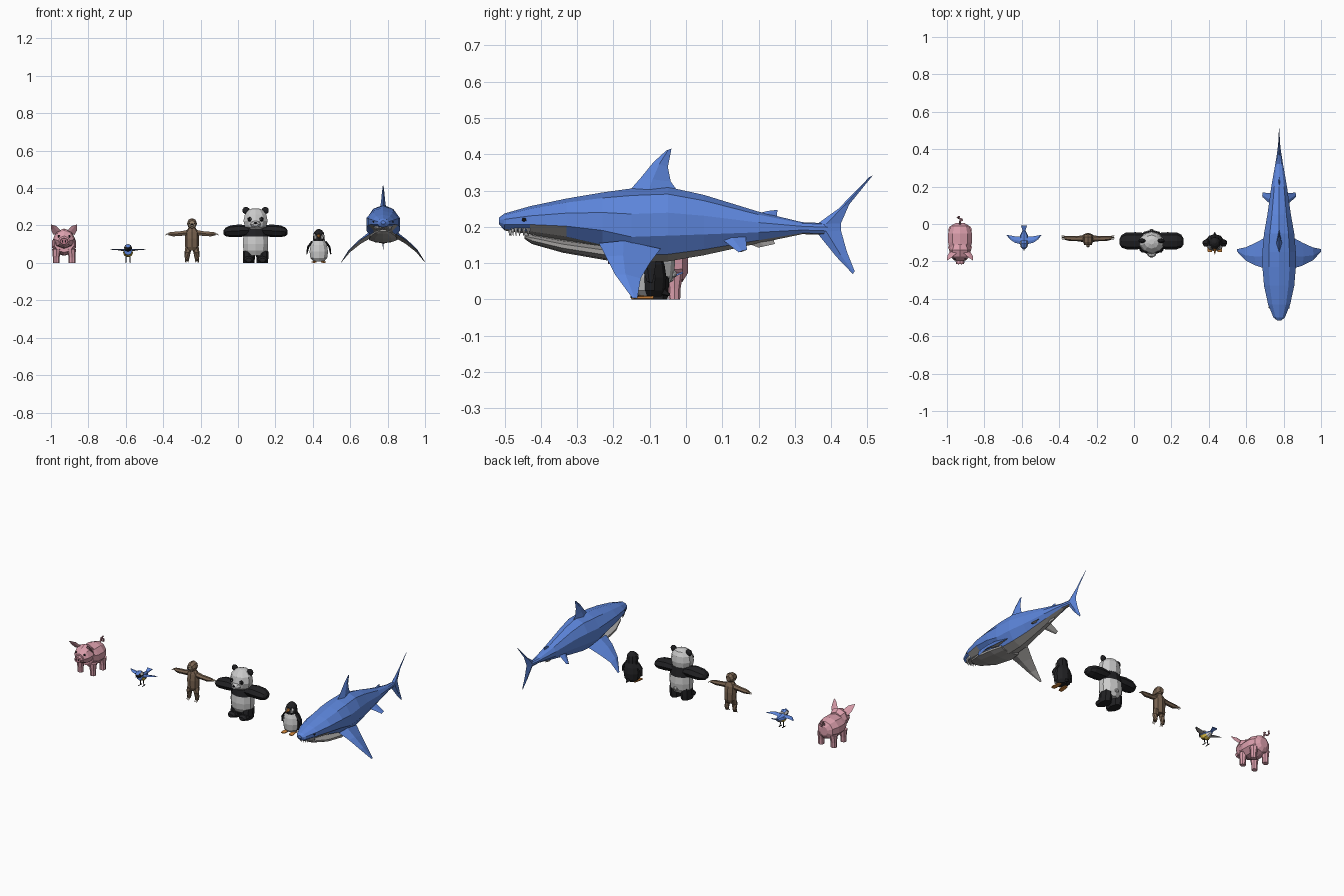
import bpy, bmesh
from math import pi, cos, sin
from mathutils import Vector, Matrix

CX = 0.0  # centre of the animal being built


def mat(name, r, g, b):
    m = bpy.data.materials.new(name)
    m.diffuse_color = (r, g, b, 1)
    return m


PINK, ROSE = mat("pink", .72, .35, .42), mat("rose", .5, .2, .26)
BLUE, GREY = mat("blue", .11, .24, .72), mat("grey", .36, .35, .34)
BLACK, WHITE = mat("black", .015, .015, .017), mat("white", .75, .75, .72)
BROWN, TAN = mat("brown", .19, .125, .08), mat("tan", .36, .27, .18)
YELLOW, ORANGE = mat("yellow", .7, .5, .06), mat("orange", .6, .22, .04)


def finish(name, bm, mats, pick=None, mirror=False):
    bmesh.ops.recalc_face_normals(bm, faces=bm.faces)
    if pick:
        for f in bm.faces:
            f.material_index = pick(f.calc_center_median(), f.normal)
    me = bpy.data.meshes.new(name)
    bm.to_mesh(me)
    bm.free()
    ob = bpy.data.objects.new(name, me)
    bpy.context.collection.objects.link(ob)
    ob.location.x = CX
    for m in mats:
        me.materials.append(m)
    if mirror:
        ob.modifiers.new("mirror", 'MIRROR').use_mirror_merge = False
    return ob


def skin(name, rings, mats, pick, mirror):
    bm = bmesh.new()
    vs = [[bm.verts.new(p) for p in r] for r in rings]
    n = len(vs[0])
    for a, b in zip(vs, vs[1:]):
        for k in range(n):
            bm.faces.new((a[k], a[(k + 1) % n], b[(k + 1) % n], b[k]))
    bm.faces.new(vs[0][::-1])
    bm.faces.new(vs[-1])
    return finish(name, bm, mats, pick, mirror)


def loft(name, axis, n, rings, mats, pick=None, mirror=False):
    # ring: position along axis, two centre values, two radii
    def pt(t, u, v):
        return {'X': (t, u, v), 'Y': (u, t, v), 'Z': (u, v, t)}[axis]
    angles = [pi / 2 + 2 * pi * k / n for k in range(n)]
    out = [[pt(t, cu + ru * cos(a), cv + rv * sin(a)) for a in angles] for t, cu, cv, ru, rv in rings]
    return skin(name, out, mats, pick, mirror)


def tube(name, pts, mats, n=6, mirror=False):
    # point: x, y, z, radius
    c = [Vector(p[:3]) for p in pts]
    out = []
    for i, p in enumerate(pts):
        d = c[min(i + 1, len(c) - 1)] - c[max(i - 1, 0)]
        q = d.to_track_quat('Z', 'Y')
        out.append([c[i] + q @ Vector((p[3] * cos(2 * pi * k / n), p[3] * sin(2 * pi * k / n), 0)) for k in range(n)])
    return skin(name, out, mats, None, mirror)


def fin(name, sections, normal, mats, pick=None, mirror=False):
    # section: leading point, trailing point, half thickness
    out = []
    for a, b, t in sections:
        a, b, nv = Vector(a), Vector(b), Vector(normal).normalized() * t
        m = a.lerp(b, .4)
        out.append([a, m + nv, b, m - nv])
    return skin(name, out, mats, pick, mirror)


def blob(name, c, r, mats, mirror=False, sub=1):
    bm = bmesh.new()
    bmesh.ops.create_icosphere(bm, subdivisions=sub, radius=1, matrix=Matrix.Translation(c) @ Matrix.Diagonal((*r, 1)))
    return finish(name, bm, mats, None, mirror)


under = lambda c, n: 1 if n.z < -.1 else 0

# Pig
CX = -.93
loft("pig_body", 'Y', 10, [(.005, 0, .1, .025, .028), (-.01, 0, .1, .052, .052), (-.05, 0, .1, .067, .062),
     (-.1, 0, .1, .067, .06), (-.14, 0, .108, .055, .052)], [PINK])
loft("pig_head", 'Y', 8, [(-.11, 0, .125, .045, .045), (-.14, 0, .13, .058, .054), (-.175, 0, .125, .05, .046),
     (-.195, 0, .118, .03, .026)], [PINK])
loft("pig_snout", 'Y', 8, [(-.19, 0, .115, .024, .019), (-.215, 0, .115, .022, .017)], [PINK, ROSE],
     lambda c, n: 1 if n.y < -.9 else 0)
blob("pig_nostril", (.008, -.215, .115), (.004, .003, .006), [BLACK], True)
blob("pig_eye", (.028, -.186, .142), (.007, .006, .008), [BLACK], True)
fin("pig_ear", [((.018, -.155, .172), (.056, -.15, .15), .01), ((.04, -.175, .197), (.068, -.17, .172), .007),
    ((.068, -.195, .205), (.07, -.195, .201), .001)], (.3, -.8, .5), [PINK], None, True)
for part, y in (("front", -.125), ("back", -.032)):
    loft(f"pig_{part}_leg", 'Z', 8, [(0, .042, y, .018, .016), (.03, .042, y, .018, .017), (.075, .04, y, .024, .025)],
         [PINK], None, True)
tube("pig_tail", [(0, 0, .135, .006)] + [(.013 * sin(a), .016 + .004 * a, .15 + .013 * cos(a), .005)
     for a in (0, 1.2, 2.4, 3.6, 4.8, 6)], [PINK], 5)

# Small bird
CX = -.588
loft("bird_body", 'Y', 8, [(-.035, 0, .06, .008, .008), (-.06, 0, .055, .021, .019), (-.085, 0, .055, .027, .025),
     (-.11, 0, .065, .022, .023)], [BLUE, YELLOW, WHITE],
     lambda c, n: 0 if n.z > -.1 else (1 if c.y < -.072 else 2))
loft("bird_head", 'Y', 8, [(-.088, 0, .075, .017, .017), (-.105, 0, .08, .022, .021), (-.122, 0, .079, .018, .017),
     (-.133, 0, .077, .007, .007)], [BLUE, WHITE, BLACK],
     lambda c, n: 0 if n.z > .6 else (1 if n.z > -.3 and c.y > -.125 else 2))
tube("bird_beak", [(0, -.13, .077, .005), (0, -.143, .074, .001)], [BLACK], 5)
blob("bird_eye", (.016, -.119, .083), (.004, .004, .004), [BLACK], True)
fin("bird_wing", [((.015, -.108, .068), (.015, -.068, .066), .006), ((.05, -.1, .072), (.048, -.066, .07), .004),
    ((.075, -.083, .073), (.07, -.062, .071), .003), ((.093, -.06, .071), (.09, -.058, .07), .001)],
    (0, 0, 1), [BLUE, GREY], under, True)
skin("bird_tail", [[(-w, y, z), (w, y, z), (w, y, z + .005), (-w, y, z + .005)]
     for w, y, z in ((.009, -.048, .058), (.009, -.03, .064), (.017, -.008, .072))], [BLUE], None, False)
tube("bird_leg", [(.01, -.085, .035, .003), (.011, -.08, .004, .0025)], [BLACK], 5, True)
tube("bird_foot", [(.011, -.07, .003, .003), (.012, -.1, .002, .002)], [BLACK], 5, True)

# Sloth
CX = -.246
loft("sloth_body", 'Z', 8, [(.065, 0, -.075, .026, .022), (.085, 0, -.077, .036, .03), (.13, 0, -.078, .037, .031),
     (.165, 0, -.078, .037, .026), (.188, 0, -.08, .018, .018)], [BROWN])
loft("sloth_head", 'Y', 8, [(-.055, 0, .21, .014, .016), (-.07, 0, .212, .026, .027), (-.095, 0, .21, .027, .027),
     (-.112, 0, .206, .02, .02)], [BROWN, TAN], lambda c, n: 1 if n.y < -.8 else 0)
loft("sloth_muzzle", 'Y', 6, [(-.11, 0, .202, .013, .011), (-.122, 0, .201, .008, .007)], [TAN])
blob("sloth_nose", (0, -.122, .205), (.006, .004, .004), [BLACK])
blob("sloth_eye", (.013, -.109, .212), (.006, .005, .005), [BLACK], True)
tube("sloth_arm", [(.02, -.078, .162, .017), (.06, -.078, .157, .014), (.1, -.077, .154, .014),
     (.125, -.074, .155, .009)], [BROWN], 6, True)
tube("sloth_leg", [(.018, -.075, .085, .019), (.024, -.083, .055, .016), (.026, -.078, .028, .013),
     (.027, -.082, .012, .011)], [BROWN], 6, True)
for i in (-1, 0, 1):
    tube("sloth_hand_claw", [(.12, -.074 + .007 * i, .155, .003), (.135, -.072 + .008 * i, .154, .0025),
         (.145, -.072 + .008 * i, .147, .0006)], [TAN], 4, True)
    tube("sloth_foot_claw", [(.027 + .007 * i, -.085, .014, .003), (.027 + .008 * i, -.096, .001, .001)], [TAN], 4, True)

# Panda
CX = .094
loft("panda_body", 'Z', 10, [(.04, 0, -.09, .05, .042), (.065, 0, -.09, .068, .056), (.1, 0, -.09, .071, .06),
     (.14, 0, -.09, .069, .056), (.19, 0, -.09, .058, .046), (.205, 0, -.09, .04, .035)], [WHITE, BLACK],
     lambda c, n: 1 if c.z > .145 else 0)
loft("panda_head", 'Z', 10, [(.175, 0, -.1, .035, .035), (.193, 0, -.1, .06, .055), (.225, 0, -.1, .068, .06),
     (.26, 0, -.098, .06, .053), (.283, 0, -.095, .04, .036), (.292, 0, -.095, .015, .014)], [WHITE])
loft("panda_muzzle", 'Y', 8, [(-.145, 0, .207, .03, .023), (-.168, 0, .206, .022, .016), (-.176, 0, .206, .013, .01)], [WHITE])
blob("panda_nose", (0, -.175, .213), (.01, .006, .007), [BLACK])
blob("panda_eye_patch", (.031, -.146, .232), (.014, .012, .014), [BLACK], True)
blob("panda_eye", (.028, -.157, .234), (.004, .004, .004), [WHITE], True)
blob("panda_ear", (.051, -.09, .28), (.02, .012, .02), [BLACK], True, 2)
loft("panda_arm", 'X', 8, [(.035, -.09, .172, .042, .026), (.085, -.09, .172, .046, .034), (.135, -.09, .169, .045, .031),
     (.16, -.092, .166, .034, .023), (.171, -.094, .164, .015, .01)], [BLACK], None, True)
loft("panda_leg", 'Z', 8, [(0, .036, -.095, .03, .044), (.025, .036, -.092, .032, .044), (.06, .035, -.088, .033, .042),
     (.085, .033, -.088, .024, .035)], [BLACK], None, True)
loft("panda_foot", 'Y', 8, [(-.1, .036, .018, .028, .018), (-.14, .037, .018, .027, .018), (-.153, .037, .015, .016, .011)],
     [BLACK], None, True)
blob("panda_tail", (0, -.036, .07), (.015, .012, .013), [WHITE])

# Penguin
CX = .432
loft("penguin_body", 'Z', 10, [(.008, 0, -.098, .03, .03), (.025, 0, -.1, .047, .042), (.06, 0, -.1, .052, .046),
     (.095, 0, -.1, .046, .041), (.12, 0, -.1, .034, .032)], [BLACK, WHITE], lambda c, n: 1 if n.y < -.35 else 0)
loft("penguin_head", 'Z', 10, [(.112, 0, -.1, .034, .033), (.135, 0, -.102, .033, .034), (.16, 0, -.102, .029, .03),
     (.174, 0, -.1, .018, .018), (.181, 0, -.099, .006, .006)], [BLACK])
blob("penguin_cheek", (.016, -.122, .14), (.013, .012, .02), [WHITE], True)
blob("penguin_eye", (.016, -.133, .15), (.004, .004, .004), [BLACK], True)
tube("penguin_beak", [(0, -.13, .144, .01), (0, -.162, .137, .001)], [ORANGE], 6)
fin("penguin_flipper", [((.034, -.118, .115), (.034, -.08, .115), .007), ((.057, -.12, .085), (.057, -.085, .085), .006),
    ((.064, -.108, .05), (.064, -.092, .045), .003)], (1, 0, .3), [BLACK], None, True)
loft("penguin_foot", 'Y', 6, [(-.09, .022, .006, .01, .006), (-.135, .025, .005, .016, .005), (-.15, .026, .003, .013, .003)],
     [ORANGE], None, True)
tube("penguin_tail", [(0, -.075, .028, .018), (0, -.045, .012, .003)], [BLACK], 5)

# Shark
CX = .776
profile = [(-.515, .226, .207, .012), (-.5, .237, .19, .032), (-.43, .257, .18, .062), (-.33, .278, .162, .085),
           (-.23, .295, .135, .094), (-.15, .306, .102, .094), (-.05, .31, .105, .085), (.05, .288, .122, .066),
           (.2, .242, .155, .044), (.32, .213, .18, .022), (.39, .21, .178, .01)]
loft("shark_body", 'Y', 10, [(y, 0, (t + b) / 2, w, (t - b) / 2) for y, t, b, w in profile], [BLUE, GREY],
     lambda c, n: 1 if n.z < -.72 else 0)
loft("shark_lower_jaw", 'Y', 10, [(-.445, 0, .173, .018, .006), (-.425, 0, .166, .042, .013), (-.34, 0, .147, .072, .018),
     (-.22, 0, .129, .08, .021), (-.14, 0, .122, .065, .016)], [GREY])
for i in range(7):
    a = .15 + i * .2
    tube("shark_tooth", [(.046 * sin(a), -.42 - .068 * cos(a), .197, .006),
         (.043 * sin(a), -.42 - .066 * cos(a), .175, .0008)], [WHITE], 4, True)
blob("shark_eye", (.05, -.445, .22), (.007, .009, .007), [BLACK], True)
fin("shark_dorsal_fin", [((0, -.16, .295), (0, -.02, .295), .016), ((0, -.125, .335), (0, -.042, .325), .011),
    ((0, -.09, .378), (0, -.05, .365), .007), ((0, -.055, .41), (0, -.04, .416), .002)], (1, 0, 0), [BLUE])
fin("shark_second_dorsal_fin", [((0, .19, .235), (0, .25, .222), .006), ((0, .225, .244), (0, .252, .247), .002)],
    (1, 0, 0), [BLUE])
fin("shark_anal_fin", [((0, .17, .155), (0, .24, .17), .006), ((0, .2, .143), (0, .245, .153), .002)], (1, 0, 0), [GREY])
fin("shark_pectoral_fin", [((.07, -.24, .155), (.07, -.07, .14), .016), ((.125, -.222, .12), (.125, -.1, .1), .011),
    ((.18, -.195, .068), (.18, -.125, .058), .007), ((.224, -.148, .004), (.224, -.134, .003), .001)],
    (.6, 0, .8), [BLUE, GREY], under, True)
fin("shark_pelvic_fin", [((.04, .1, .165), (.04, .165, .172), .006), ((.09, .145, .13), (.088, .168, .137), .002)],
    (.6, 0, .8), [BLUE, GREY], under, True)
fin("shark_tail_fin", [((0, .46, .07), (0, .465, .078), .001), ((0, .415, .117), (0, .444, .13), .005),
    ((0, .36, .185), (0, .427, .19), .01), ((0, .36, .207), (0, .427, .21), .01),
    ((0, .42, .25), (0, .45, .262), .005), ((0, .505, .337), (0, .515, .342), .001)], (1, 0, 0), [BLUE])
